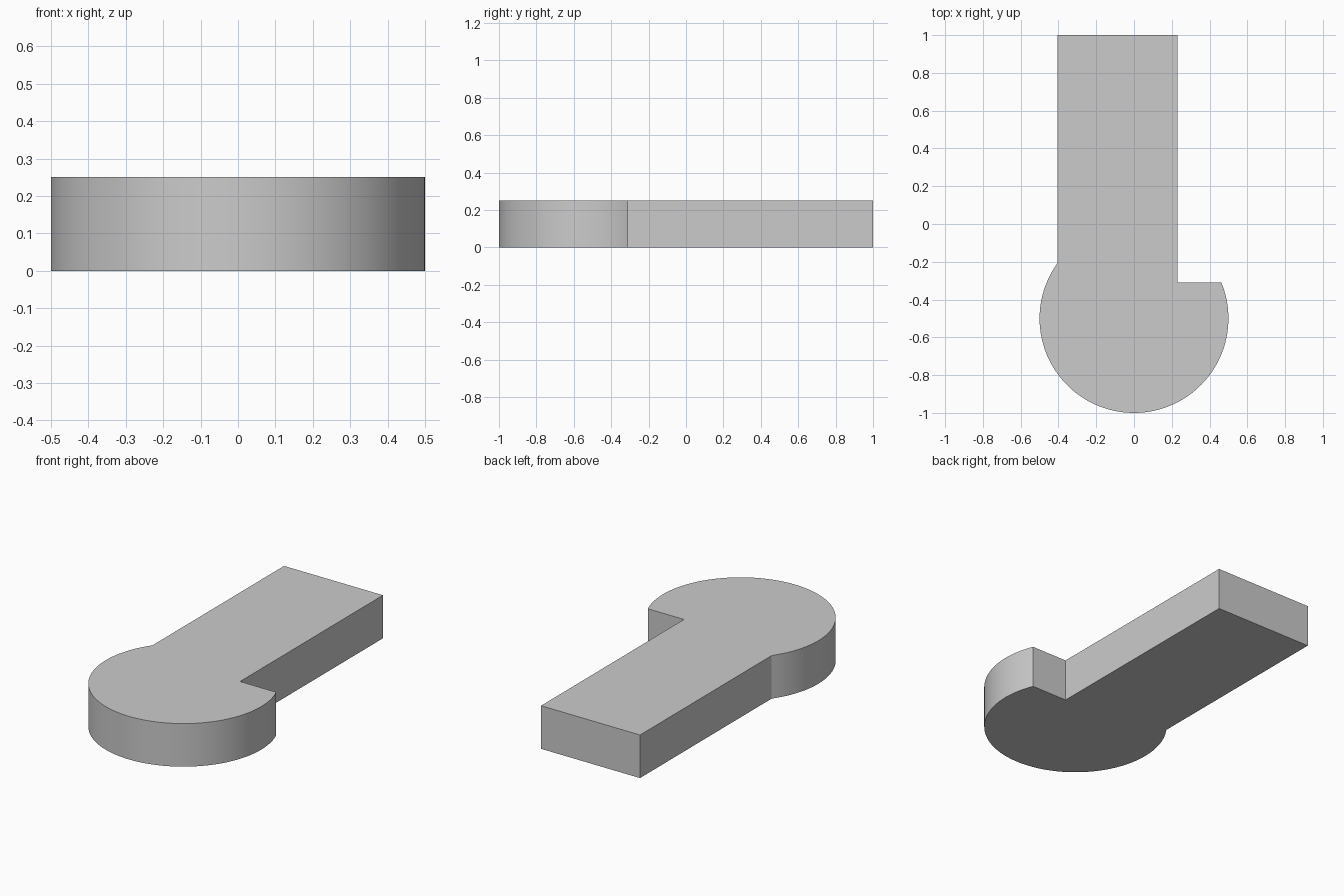
import bpy
import bmesh
import math

cube = bpy.data.objects.get("Cube")
if cube:
    bpy.data.objects.remove(cube, do_unlink=True)

HEIGHT = 0.25
RADIUS, CENTRE_Y = 0.5, -0.5
LEFT_EDGE, RIGHT_EDGE = 0.23, -0.405   # sides of the straight shank
NOTCH_Y, END_Y = -0.31, 1.0
SEGMENTS = 96

# Plain grey material
grey = bpy.data.materials.new("plain_grey")
grey.use_nodes = True
colour = (0.6, 0.6, 0.6, 1)
grey.diffuse_color = colour
grey.node_tree.nodes["Principled BSDF"].inputs["Base Color"].default_value = colour

# Outline: round head from the shank side, under the front, to the notch
start = math.pi - math.acos(-RIGHT_EDGE / RADIUS)
end = 2 * math.pi + math.asin((NOTCH_Y - CENTRE_Y) / RADIUS)
outline = []
for i in range(SEGMENTS + 1):
    a = start + (end - start) * i / SEGMENTS
    outline.append((RADIUS * math.cos(a), CENTRE_Y + RADIUS * math.sin(a)))

# Outline: notch corner and straight shank
outline += [(LEFT_EDGE, NOTCH_Y), (LEFT_EDGE, END_Y), (RIGHT_EDGE, END_Y)]

# Extrude the outline into a solid plate
bm = bmesh.new()
base = bm.faces.new([bm.verts.new((x, y, 0)) for x, y in outline])
extruded = bmesh.ops.extrude_face_region(bm, geom=[base], use_keep_orig=True)
top = [v for v in extruded["geom"] if isinstance(v, bmesh.types.BMVert)]
bmesh.ops.translate(bm, verts=top, vec=(0, 0, HEIGHT))
bmesh.ops.recalc_face_normals(bm, faces=bm.faces)

mesh = bpy.data.meshes.new("round_headed_plate")
bm.to_mesh(mesh)
bm.free()
mesh.materials.append(grey)
plate = bpy.data.objects.new("round_headed_plate", mesh)
bpy.context.collection.objects.link(plate)

# Smooth the curved wall, keep corners sharp
bpy.ops.object.select_all(action="DESELECT")
plate.select_set(True)
bpy.context.view_layer.objects.active = plate
bpy.ops.object.shade_smooth_by_angle(angle=math.radians(30))
